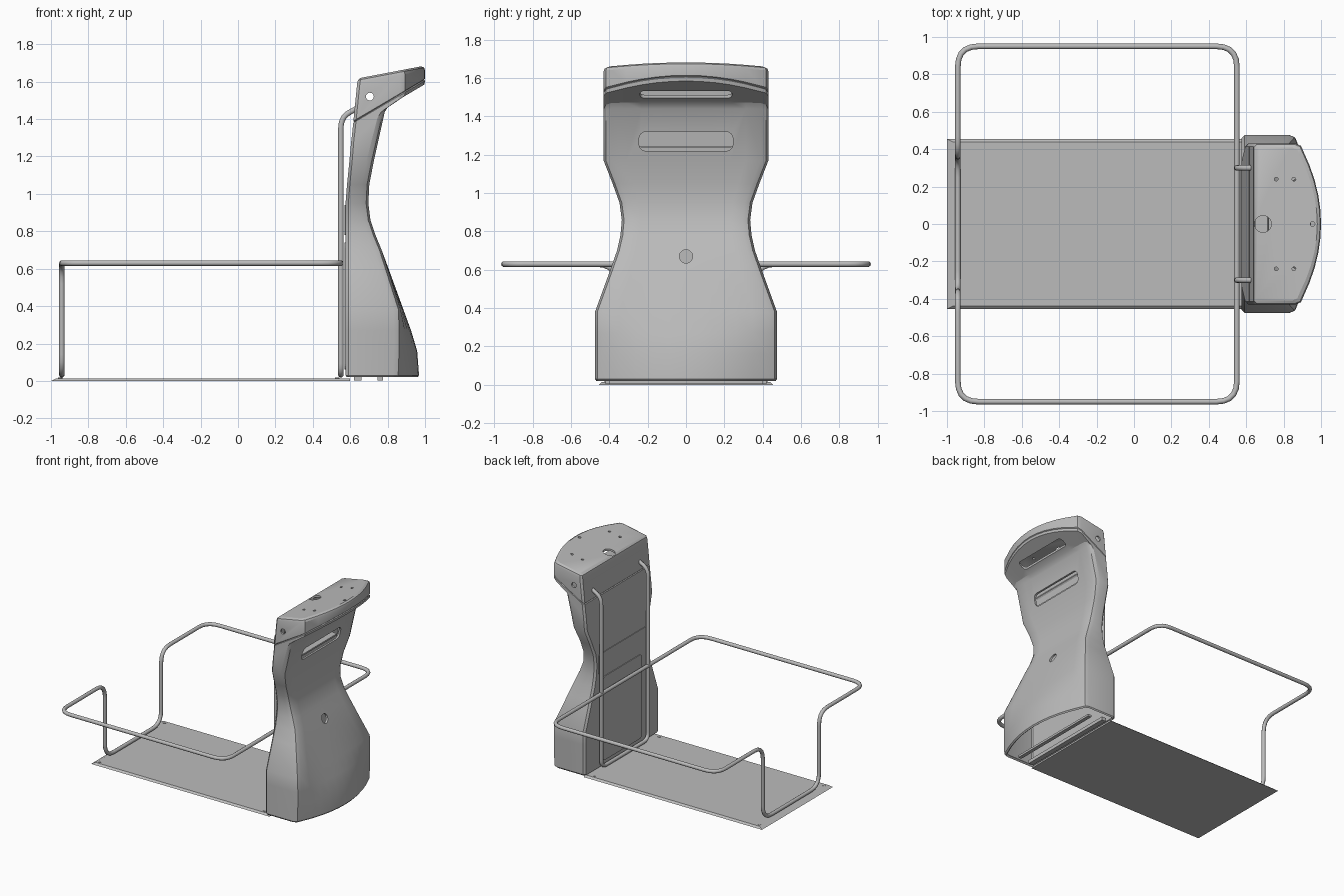
import bpy, bmesh, math
from mathutils import Vector, Matrix

if "Cube" in bpy.data.objects:
    bpy.data.objects.remove(bpy.data.objects["Cube"], do_unlink=True)

grey = bpy.data.materials.new("painted_grey")
grey.use_nodes = True
COLOUR = (0.5, 0.5, 0.5, 1)
grey.diffuse_color = COLOUR
grey.node_tree.nodes["Principled BSDF"].inputs["Base Color"].default_value = COLOUR


def add_object(name, mesh):
    if not mesh.materials:
        mesh.materials.append(grey)
    ob = bpy.data.objects.new(name, mesh)
    bpy.context.collection.objects.link(ob)
    return ob


def from_bmesh(name, bm):
    bmesh.ops.recalc_face_normals(bm, faces=bm.faces)
    mesh = bpy.data.meshes.new(name)
    bm.to_mesh(mesh)
    bm.free()
    return add_object(name, mesh)


def smooth(ob, angle=30):
    bpy.ops.object.select_all(action='DESELECT')
    ob.select_set(True)
    bpy.context.view_layer.objects.active = ob
    bpy.ops.object.shade_smooth_by_angle(angle=math.radians(angle))


def add_box(bm, lo, hi, bevel=0, axis=None):
    """Box between two corners; bevels the edges along one axis, if given."""
    lo, hi = Vector(lo), Vector(hi)
    verts = bmesh.ops.create_cube(bm, size=1)["verts"]
    for v in verts:
        v.co = (lo + hi) / 2 + v.co * (hi - lo)
    if bevel:
        edges = {e for v in verts for e in v.link_edges}
        along = [e for e in edges
                 if abs((e.verts[0].co - e.verts[1].co).normalized()[axis]) > 0.9]
        bmesh.ops.bevel(bm, geom=along, offset=bevel, segments=4,
                        profile=0.5, affect='EDGES')


def add_drill(bm, centre, radius, depth, axis):
    turn = {'X': Matrix.Rotation(math.pi / 2, 4, 'Y'),
            'Y': Matrix.Rotation(math.pi / 2, 4, 'X'), 'Z': Matrix()}[axis]
    bmesh.ops.create_cone(bm, cap_ends=True, segments=20, radius1=radius,
                          radius2=radius, depth=depth,
                          matrix=Matrix.Translation(centre) @ turn)


def plate(name, lo, hi, bevel=0, axis=0):
    bm = bmesh.new()
    add_box(bm, lo, hi, bevel, axis)
    return from_bmesh(name, bm)


def tube(name, corners, bend, closed=False, radius=0.015):
    """Round tube along corner points, each corner rounded off."""
    corners = [Vector(c) for c in corners]
    n, path = len(corners), []
    for i, c in enumerate(corners):
        if not closed and i in (0, n - 1):
            path.append(c)
            continue
        a, b = corners[i - 1] - c, corners[(i + 1) % n] - c
        a = c + a.normalized() * min(bend, a.length / 2.05)
        b = c + b.normalized() * min(bend, b.length / 2.05)
        for k in range(6):
            t = k / 5
            path.append(a * (1 - t) ** 2 + c * 2 * t * (1 - t) + b * t * t)
    curve = bpy.data.curves.new(name, 'CURVE')
    curve.dimensions = '3D'
    curve.bevel_depth, curve.bevel_resolution = radius, 3
    curve.use_fill_caps = True
    spline = curve.splines.new('POLY')
    spline.points.add(len(path) - 1)
    for p, co in zip(spline.points, path):
        p.co = (*co, 1)
    spline.use_cyclic_u = closed
    temp = bpy.data.objects.new("temp", curve)
    bpy.context.collection.objects.link(temp)
    mesh = bpy.data.meshes.new_from_object(
        temp.evaluated_get(bpy.context.evaluated_depsgraph_get()))
    bpy.data.objects.remove(temp)
    mesh.materials.clear()
    smooth(add_object(name, mesh), 50)


# Pedestal: back x, back z, front x, front z, half width, bow of the front
SECTIONS = [
    (.58, .02, .96, .02, .468, .10), (.575, .03, .968, .03, .475, .10),
    (.575, .16, .958, .16, .475, .085), (.575, .27, .925, .27, .475, .052),
    (.575, .38, .885, .38, .475, .015), (.575, .60, .805, .60, .395, .005),
    (.575, .70, .768, .70, .36, 0), (.575, .78, .735, .78, .342, 0),
    (.575, .86, .708, .86, .335, 0), (.575, .95, .697, .95, .347, 0),
    (.583, 1.05, .702, 1.05, .383, 0), (.595, 1.17, .725, 1.17, .43, 0),
    (.605, 1.28, .785, 1.44, .43, 0), (.609, 1.31, .81, 1.475, .43, .005),
    (.614, 1.36, .997, 1.585, .43, .095), (.616, 1.38, 1.0, 1.605, .43, .095),
    (.622, 1.385, .994, 1.61, .424, .095), (.617, 1.39, 1.0, 1.615, .43, .095),
    (.637, 1.59, 1.0, 1.662, .43, .095), (.641, 1.608, .995, 1.675, .425, .095),
    (.655, 1.62, .98, 1.682, .41, .095),
]


def section(bm, xb, zb, xf, zf, w, bow):
    xs, r = xf - bow, .04
    half = [(xb, w - .015), (xb + .015, w), (xs - r, w),
            (xs - r * .3, w - r * .3)]
    half += [(xs + bow * (1 - k * k), (w - r) * k) for k in (1, .8, .6, .4, .2)]
    ring = half + [(xf, 0)] + [(x, -y) for x, y in reversed(half)]
    return [bm.verts.new((x, y, zb + (zf - zb) * (x - xb) / (xf - xb)))
            for x, y in ring]


bm = bmesh.new()
rings = [section(bm, *s) for s in SECTIONS]
for lower, upper in zip(rings, rings[1:]):
    for i in range(len(lower)):
        j = (i + 1) % len(lower)
        bm.faces.new((lower[i], lower[j], upper[j], upper[i]))
bm.faces.new(rings[-1])
body = from_bmesh("pedestal_shell", bm)

# Openings: two slots, speaker hole, lock hole, screw holes
bm = bmesh.new()
add_box(bm, (.70, -.245, 1.22), (.85, .245, 1.32), .035, 0)
add_box(bm, (.845, -.24, 1.4), (.91, .24, 1.6), .025, 2)
add_drill(bm, (.69, 0, 1.64), .045, .12, 'Z')
add_drill(bm, (.955, 0, 1.69), .012, .06, 'Z')
add_drill(bm, (.78, 0, .67), .035, .12, 'X')
for side in (-1, 1):
    for x in (.76, .855):
        add_drill(bm, (x, side * .24, 1.66), .01, .08, 'Z')
    add_drill(bm, (.705, side * .43, 1.52), .021, .06, 'Y')
cutter = from_bmesh("opening_cutter", bm)
cutter.hide_render = True

shell = body.modifiers.new("shell", 'SOLIDIFY')
shell.thickness, shell.offset = .016, -1
cut = body.modifiers.new("openings", 'BOOLEAN')
cut.object, cut.solver = cutter, 'EXACT'
bpy.context.view_layer.objects.active = body
for m in ("shell", "openings"):
    bpy.ops.object.modifier_apply(modifier=m)
bpy.data.objects.remove(cutter)
smooth(body, 25)

# Details on and in the pedestal
plate("service_door", (.569, -.25, .06), (.577, .25, .74), .03)
plate("back_panel", (.570, -.30, .78), (.577, .30, .94), .01)
plate("slot_ledge", (.64, -.25, 1.235), (.715, .25, 1.247))
plate("front_foot_bar", (.745, -.40, .003), (.775, .40, .02))
plate("rear_foot_bar", (.62, -.42, .003), (.66, .42, .03))

# Floor plate with sloped edges and corner screws
bm = bmesh.new()
add_box(bm, (-1, -.455, 0), (.60, .455, .014))
for v in bm.verts:
    if v.co.z > .01:
        v.co.y *= .965
        if v.co.x < 0:
            v.co.x += .03
from_bmesh("floor_plate", bm)
bm = bmesh.new()
for x in (-.95, .53):
    for y in (-.415, .415):
        add_drill(bm, (x, y, .014), .012, .006, 'Z')
from_bmesh("floor_screws", bm)

# Guard rail: wide hoop that drops to the floor at the far end
tube("guard_rail", [(.55, -.95, .63), (.55, .95, .63), (-.942, .95, .63),
                    (-.942, .36, .63), (-.942, .36, .033), (-.942, -.36, .033),
                    (-.942, -.36, .63), (-.942, -.95, .63)], .11, closed=True)

# Upright rail behind the pedestal, bent into its back at the top
tube("upright_rail", [(.64, .3, 1.46), (.55, .3, 1.41), (.55, .3, .033),
                      (.55, -.3, .033), (.55, -.3, 1.41), (.64, -.3, 1.46)], .06)
